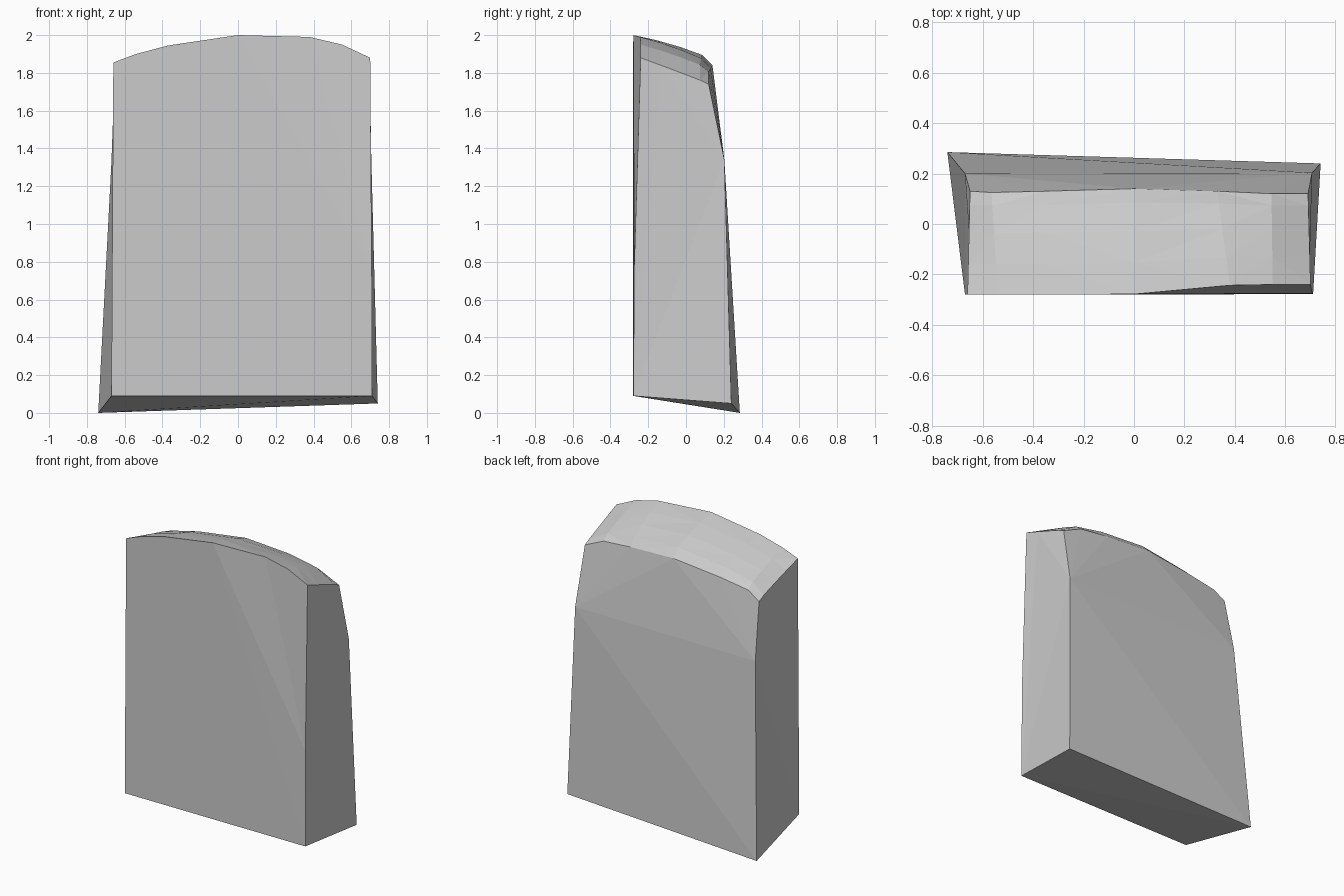
import bpy
import bmesh
from mathutils import Vector

cube = bpy.data.objects.get("Cube")
if cube:
    bpy.data.objects.remove(cube, do_unlink=True)

# One plain grey material
grey = bpy.data.materials.new("stone grey")
grey.use_nodes = True
colour = (0.6, 0.6, 0.6, 1)
grey.diffuse_color = colour
grey.node_tree.nodes["Principled BSDF"].inputs["Base Color"].default_value = colour

# Arched top edges, running from -x to +x
FRONT_ARCH = [(-.66, -.28, 1.855), (-.54, -.28, 1.90), (-.37, -.28, 1.945), (0, -.278, 2),
              (.38, -.243, 1.99), (.55, -.24, 1.95), (.70, -.24, 1.88)]
BACK_ARCH = [(-.65, .13, 1.71), (-.565, .125, 1.765), (-.35, .13, 1.80), (0, .14, 1.84),
             (.33, .13, 1.825), (.545, .12, 1.805), (.69, .12, 1.74)]
# Rise of the crown above a straight line: position front to back, height
CROWN = [(0, 0), (.3, .02), (.6, .032), (.87, .034), (1, 0)]

bm = bmesh.new()


def vert(point):
    return bm.verts.new(point)


def face(*verts):
    return bm.faces.new(verts)


# Crown: rows of points between the two arches, swelling towards the middle
rows = []
for t, rise in CROWN:
    row = []
    for f, b in zip(FRONT_ARCH, BACK_ARCH):
        p = Vector(f).lerp(Vector(b), t)
        p.z += rise * (1 - (abs(p.x) / .72) ** 3)
        row.append(vert(p))
    rows.append(row)
for near, far in zip(rows, rows[1:]):
    for i in range(len(near) - 1):
        face(near[i], near[i + 1], far[i + 1], far[i])
front, back = rows[0], rows[-1]
mid = len(front) // 2

# Skewed foot corners and the bends in the upright edges
foot_fl, foot_fr = vert((-.67, -.28, .09)), vert((.71, -.278, .09))
foot_bl, foot_br = vert((-.74, .285, 0)), vert((.74, .24, .05))
bend_fr = vert((.708, -.275, .75))
bend_bl, bend_br = vert((-.67, .20, 1.33)), vert((.706, .203, 1.34))

# Front: main plane, with the upper corner leaning back
face(foot_fl, foot_fr, bend_fr, *reversed(front[:mid + 1]))
face(bend_fr, *reversed(front[mid:]))

# Back: two large triangles below, a sloped band above
face(foot_bl, bend_br, foot_br)
face(foot_bl, bend_bl, bend_br)
face(bend_bl, back[mid], bend_br)
face(bend_bl, *back[:mid + 1])
face(bend_br, *back[mid:])

# Sides and underside
face(foot_fl, *[r[0] for r in rows], bend_bl)
face(foot_fl, bend_bl, foot_bl)
face(foot_fr, foot_br, bend_br)
face(foot_fr, bend_br, *[r[-1] for r in reversed(rows)], bend_fr)
face(foot_bl, foot_fr, foot_fl)
face(foot_bl, foot_br, foot_fr)

bmesh.ops.triangulate(bm, faces=bm.faces[:])
bmesh.ops.recalc_face_normals(bm, faces=bm.faces[:])
mesh = bpy.data.meshes.new("slab")
bm.to_mesh(mesh)
bm.free()
mesh.materials.append(grey)
slab = bpy.data.objects.new("slab", mesh)
bpy.context.scene.collection.objects.link(slab)
